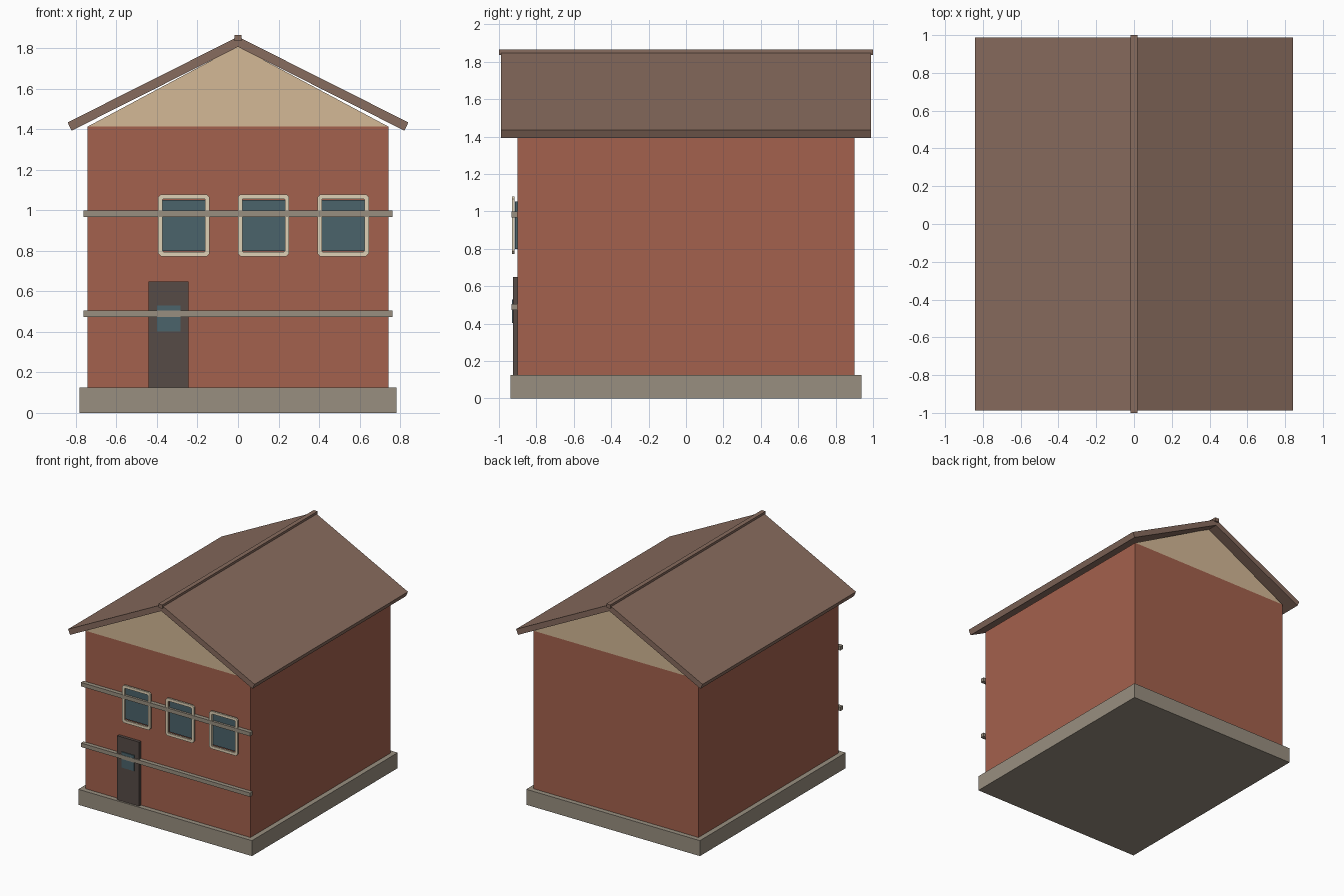
import bpy

if "Cube" in bpy.data.objects:
    bpy.data.objects.remove(bpy.data.objects["Cube"])


def material(name, rgb):
    m = bpy.data.materials.new(name)
    m.diffuse_color = (*rgb, 1)
    m.use_nodes = True
    m.node_tree.nodes["Principled BSDF"].inputs["Base Color"].default_value = m.diffuse_color
    return m


BRICK = material("brick", (0.371, 0.12, 0.074))
STONE = material("stone", (0.315, 0.273, 0.215))
PLASTER = material("plaster", (0.654, 0.48, 0.306))
TILE = material("tile", (0.245, 0.149, 0.112))
GLASS = material("glass", (0.07, 0.126, 0.148))
TRIM = material("trim", (0.74, 0.64, 0.47))
DOOR = material("door_wood", (0.093, 0.07, 0.061))


def mesh_object(name, verts, faces, mat):
    me = bpy.data.meshes.new(name)
    me.from_pydata(verts, [], faces)
    me.materials.append(mat)
    ob = bpy.data.objects.new(name, me)
    bpy.context.collection.objects.link(ob)
    return ob


def prism(name, profile, y0, y1, mat):
    """Extrude an x-z profile (counter-clockwise seen from the front) along y."""
    n = len(profile)
    verts = [(x, y, z) for y in (y0, y1) for x, z in profile]
    faces = [tuple(range(n)), tuple(reversed(range(n, 2 * n)))]
    faces += [(i, n + i, n + (i + 1) % n, (i + 1) % n) for i in range(n)]
    return mesh_object(name, verts, faces, mat)


def box(name, x0, x1, y0, y1, z0, z1, mat):
    return prism(name, [(x0, z0), (x1, z0), (x1, z1), (x0, z1)], y0, y1, mat)


def clipped_rect(cx, cz, hw, hh, c):
    """Counter-clockwise rectangle with its corners clipped by c."""
    pts = []
    for sx, sz in ((1, 1), (-1, 1), (-1, -1), (1, -1)):
        pair = [(cx + sx * hw, cz + sz * (hh - c)), (cx + sx * (hw - c), cz + sz * hh)]
        pts += pair if sx * sz > 0 else pair[::-1]
    return pts


def window_frame(name, cx, cz, hw, hh, width, y0, y1, mat):
    """Flat ring with clipped corners around a window."""
    loops = (clipped_rect(cx, cz, hw, hh, 0.014),
             clipped_rect(cx, cz, hw - width, hh - width, 0.004))
    # Loop order round the section: outer front, inner front, inner back, outer back
    order = ((0, y0), (1, y0), (1, y1), (0, y1))
    verts = [(x, y, z) for k, y in order for x, z in loops[k]]
    n = 8
    faces = [(a * n + i, a * n + (i + 1) % n,
              (a + 1) % 4 * n + (i + 1) % n, (a + 1) % 4 * n + i)
             for a in range(4) for i in range(n)]
    return mesh_object(name, verts, faces, mat)


# Plinth, walls and gable
box("plinth", -0.783, 0.783, -0.939, 0.939, 0, 0.126, STONE)
box("walls", -0.743, 0.743, -0.9, 0.9, 0.126, 1.413, BRICK)
prism("gable", [(-0.743, 1.413), (0.743, 1.413), (0, 1.81)], -0.9, 0.9, PLASTER)

# Roof slabs meeting at the ridge, and ridge cap
slope = [(0, 1.807), (0.822, 1.393), (0.841, 1.434), (0, 1.857)]
prism("roof_right", slope, -0.988, 0.988, TILE)
prism("roof_left", [(-x, z) for x, z in reversed(slope)], -0.988, 0.988, TILE)
box("ridge_cap", -0.018, 0.018, -1, 1, 1.835, 1.866, TILE)

# Horizontal bands across the front
for name, z in (("lower_band", 0.49), ("upper_band", 0.984)):
    box(name, -0.763, 0.763, -0.933, -0.9, z - 0.016, z + 0.016, STONE)

# Upper windows
for i in range(3):
    cx, cz = -0.267 + 0.393 * i, 0.926
    box(f"window_glass_{i + 1}", cx - 0.105, cx + 0.105, -0.915, -0.895,
        cz - 0.126, cz + 0.126, GLASS)
    window_frame(f"window_frame_{i + 1}", cx, cz, 0.127, 0.153, 0.022,
                 -0.931, -0.916, TRIM)

# Door with a small pane
box("door", -0.442, -0.244, -0.924, -0.895, 0.126, 0.648, DOOR)
box("door_pane", -0.4, -0.285, -0.931, -0.92, 0.403, 0.53, GLASS)
